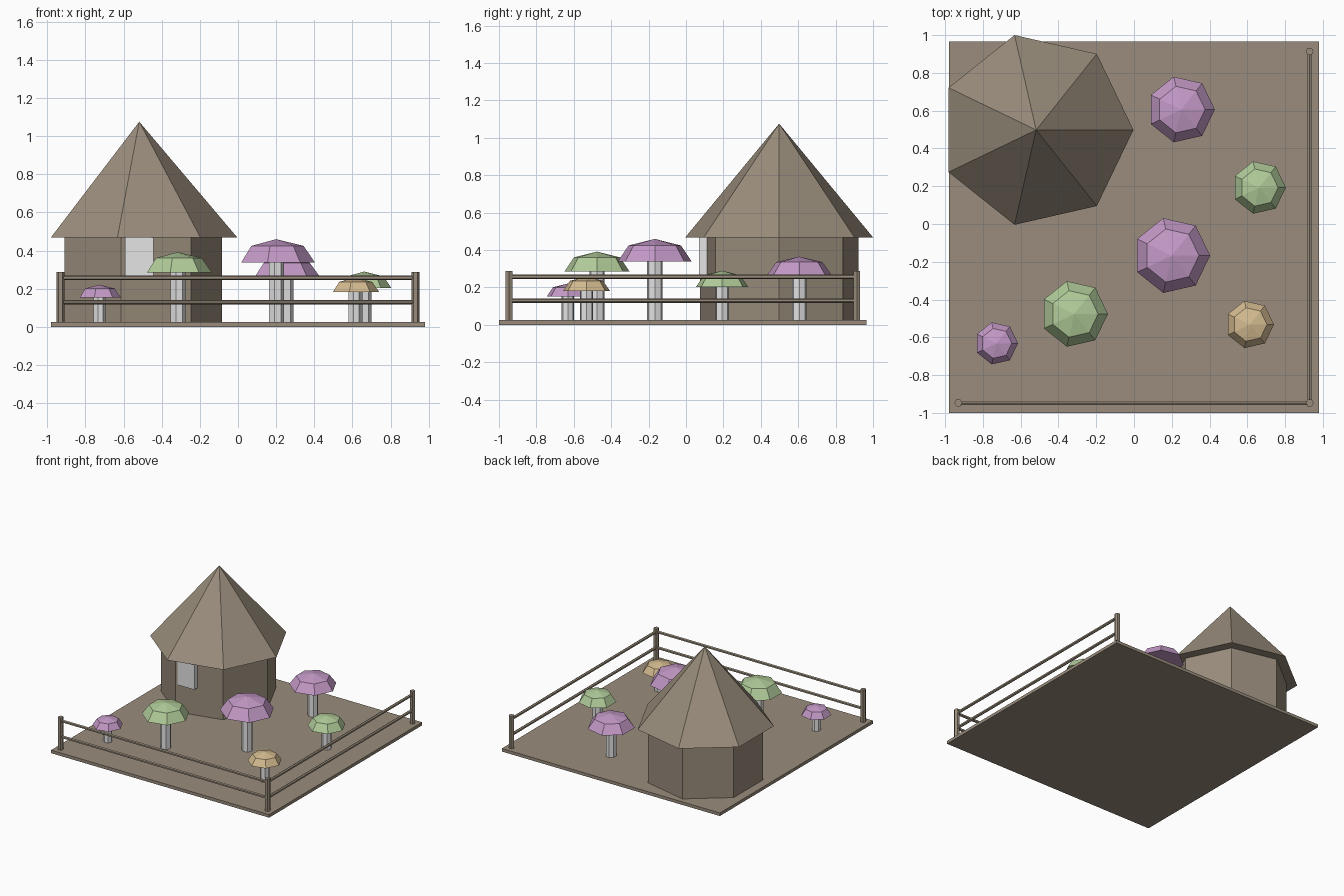
import bpy, bmesh, math
from mathutils import Matrix, Vector

if "Cube" in bpy.data.objects:
    bpy.data.objects.remove(bpy.data.objects["Cube"])

SIDES = 7


def material(name, rgb):
    m = bpy.data.materials.new(name)
    m.diffuse_color = (*rgb, 1.0)
    m.use_nodes = True
    m.node_tree.nodes["Principled BSDF"].inputs["Base Color"].default_value = m.diffuse_color
    return m


brown = material("weathered_brown", (0.32, 0.265, 0.20))
pale = material("pale_grey", (0.78, 0.78, 0.78))
pink = material("mauve_pink", (0.55, 0.32, 0.57))
green = material("soft_green", (0.44, 0.60, 0.32))
tan = material("sandy_tan", (0.66, 0.50, 0.28))


def finish(name, bm, mat):
    bmesh.ops.recalc_face_normals(bm, faces=bm.faces[:])
    me = bpy.data.meshes.new(name)
    bm.to_mesh(me)
    bm.free()
    me.materials.append(mat)
    ob = bpy.data.objects.new(name, me)
    bpy.context.collection.objects.link(ob)
    return ob


def lathe(name, centre, profile, mat, sides=SIDES):
    """Flat-faced solid of rings (radius, z); radius 0 makes a tip."""
    bm = bmesh.new()
    rings = []
    for r, z in profile:
        n = sides if r > 0 else 1
        rings.append([bm.verts.new((centre[0] + r * math.cos(2 * math.pi * i / sides),
                                    centre[1] + r * math.sin(2 * math.pi * i / sides), z))
                      for i in range(n)])
    for a, b in zip(rings, rings[1:]):
        for i in range(sides):
            j = (i + 1) % sides
            if len(b) == 1:
                bm.faces.new((a[i], a[j], b[0]))
            else:
                bm.faces.new((a[i], a[j], b[j], b[i]))
    bm.faces.new(rings[0][::-1])
    if len(rings[-1]) > 1:
        bm.faces.new(rings[-1])
    return finish(name, bm, mat)


def box(name, lo, hi, mat):
    bm = bmesh.new()
    lo, hi = Vector(lo), Vector(hi)
    bmesh.ops.create_cube(bm, size=1, matrix=Matrix.Translation((lo + hi) / 2)
                          @ Matrix.Diagonal((*(hi - lo), 1)))
    return finish(name, bm, mat)


def rail(name, a, b, r, mat):
    bm = bmesh.new()
    a, b = Vector(a), Vector(b)
    rot = (b - a).to_track_quat('Z', 'Y').to_matrix().to_4x4()
    bmesh.ops.create_cone(bm, cap_ends=True, segments=6, radius1=r, radius2=r,
                          depth=(b - a).length,
                          matrix=Matrix.Translation((a + b) / 2) @ rot)
    return finish(name, bm, mat)


# Ground slab
box("ground_slab", (-0.98, -1.0, 0), (0.98, 0.965, 0.025), brown)

# Hut: walls, pointed roof, window
hut = (-0.518, 0.498)
lathe("hut_walls", hut, [(0.435, 0.01), (0.435, 0.469)], brown)
lathe("hut_roof", hut, [(0.515, 0.468), (0, 1.076)], brown)
box("hut_window", (-0.592, 0.07, 0.25), (-0.442, 0.125, 0.469), pale)

# Mushrooms: x, y, cap radius, cap base z, cap height, stem radius, colour
mushrooms = [
    (0.25, 0.606, 0.178, 0.265, 0.100, 0.040, pink),
    (0.20, -0.167, 0.203, 0.338, 0.122, 0.042, pink),
    (0.662, 0.193, 0.142, 0.204, 0.086, 0.037, green),
    (-0.316, -0.476, 0.178, 0.286, 0.106, 0.041, green),
    (0.613, -0.532, 0.128, 0.182, 0.076, 0.036, tan),
    (-0.728, -0.632, 0.114, 0.153, 0.068, 0.034, pink),
]
for k, (x, y, r, z, h, s, mat) in enumerate(mushrooms, 1):
    lathe(f"mushroom_stem_{k}", (x, y), [(s, 0.005), (s, z + 0.01)], pale)
    lathe(f"mushroom_cap_{k}", (x, y),
          [(r, z), (r * 0.71, z + h * 0.71), (0, z + h)], mat)

# Fence: three posts, two rails along the front and the right
posts = [(-0.93, -0.947), (0.93, -0.947), (0.93, 0.913)]
for k, p in enumerate(posts, 1):
    lathe(f"fence_post_{k}", p, [(0.021, 0.01), (0.021, 0.288)], brown, 6)
for side, a, b in (("front", posts[0], posts[1]), ("right", posts[1], posts[2])):
    for level, z in (("lower", 0.130), ("upper", 0.258)):
        rail(f"{side}_{level}_rail", (*a, z), (*b, z), 0.012, brown)
